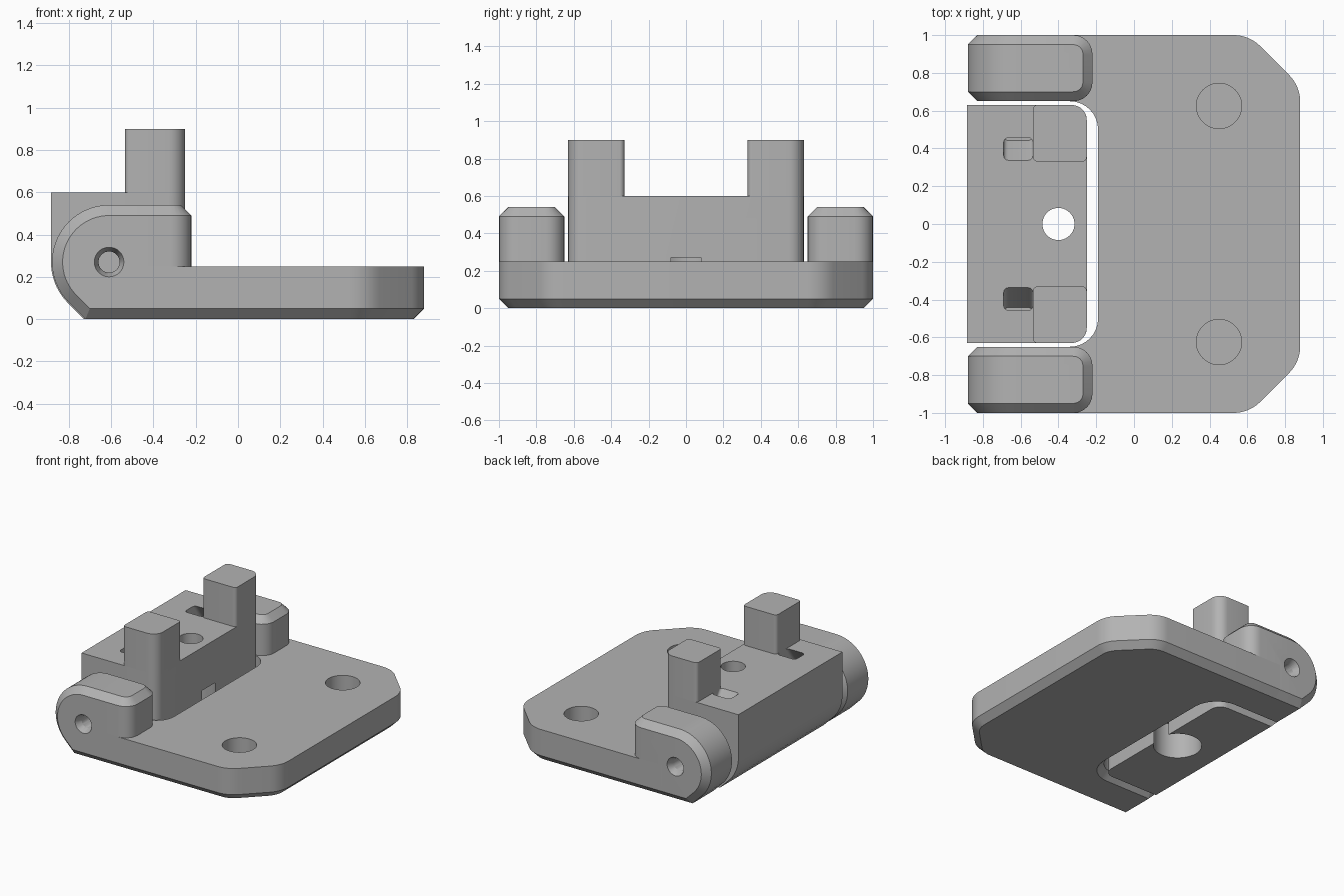
import bpy, bmesh, math
from mathutils import Vector, Matrix

if "Cube" in bpy.data.objects:
    bpy.data.objects.remove(bpy.data.objects["Cube"])

GREY = (0.45, 0.45, 0.45, 1)
mat = bpy.data.materials.new("plain grey")
mat.use_nodes = True
mat.diffuse_color = GREY
mat.node_tree.nodes["Principled BSDF"].inputs["Base Color"].default_value = GREY

PIN_X, PIN_Z = -0.61, 0.27   # hinge axis
TOP = 0.25                   # plate top


def rounded(corners, steps=8):
    """Outline from (x, y, radius) corners, each filleted with an arc."""
    out = []
    for i, (x, y, r) in enumerate(corners):
        p = Vector((x, y))
        if r == 0:
            out.append(p)
            continue
        a = (Vector(corners[i - 1][:2]) - p).normalized()
        b = (Vector(corners[(i + 1) % len(corners)][:2]) - p).normalized()
        half = a.angle(b) / 2
        centre = p + (a + b).normalized() * r / math.sin(half)
        start = p + a * r / math.tan(half) - centre
        end = p + b * r / math.tan(half) - centre
        turn = math.atan2(start.x * end.y - start.y * end.x, start.dot(end))
        for k in range(steps + 1):
            out.append(centre + Matrix.Rotation(turn * k / steps, 2) @ start)
    return out


def prism(outline, lo, hi, axis="Z"):
    """Extrude an outline: XY along Z, or XZ along Y."""
    bm = bmesh.new()
    place = (lambda p, h: (p.x, p.y, h)) if axis == "Z" else (lambda p, h: (p.x, h, p.y))
    face = bm.faces.new([bm.verts.new(place(p, lo)) for p in outline])
    ext = bmesh.ops.extrude_face_region(bm, geom=[face])["geom"]
    move = (0, 0, hi - lo) if axis == "Z" else (0, hi - lo, 0)
    bmesh.ops.translate(bm, vec=move, verts=[v for v in ext if isinstance(v, bmesh.types.BMVert)])
    bmesh.ops.recalc_face_normals(bm, faces=bm.faces)
    bm.normal_update()
    return bm


def bevel(bm, edges, offset, segments=1):
    bmesh.ops.bevel(bm, geom=edges, offset=offset, segments=segments, profile=0.5,
                    affect="EDGES", clamp_overlap=False)
    bm.normal_update()


def end_edges(bm, x):
    """Upright edges on the plane at x."""
    return [e for e in bm.edges if all(abs(v.co.x - x) < 1e-4 for v in e.verts)
            and abs(e.verts[0].co.y - e.verts[1].co.y) < 1e-4]


def make(name, bm):
    mesh = bpy.data.meshes.new(name)
    bm.to_mesh(mesh)
    bm.free()
    mesh.materials.append(mat)
    ob = bpy.data.objects.new(name, mesh)
    bpy.context.collection.objects.link(ob)
    return ob


def cone(r1, r2, depth, centre, angle=0):
    bm = bmesh.new()
    matrix = Matrix.Translation(centre) @ Matrix.Rotation(angle, 4, "X")
    bmesh.ops.create_cone(bm, cap_ends=True, segments=40, radius1=r1, radius2=r2,
                          depth=depth, matrix=matrix)
    return bm


def finish(ob, cutters=()):
    """Cut the given shapes away, then shade."""
    bpy.ops.object.select_all(action="DESELECT")
    ob.select_set(True)
    bpy.context.view_layer.objects.active = ob
    for bm in cutters:
        cutter = make("cutter", bm)
        cutter.hide_render = True
        mod = ob.modifiers.new("cut", "BOOLEAN")
        mod.operation, mod.solver, mod.object = "DIFFERENCE", "EXACT", cutter
        bpy.ops.object.modifier_apply(modifier=mod.name)
        bpy.data.objects.remove(cutter)
    bpy.ops.object.shade_smooth_by_angle(angle=math.radians(28))


def hinge_profile(radius, right, top, square):
    """Side outline wrapped around the hinge axis, with a sloping foot."""
    pts = [Vector((right, 0)), Vector((right, top))]
    if square:
        pts.append(Vector((PIN_X - radius, top)))
    first = 180 if square else 90
    steps = (225 - first) // 5
    for k in range(steps + 1):
        a = math.radians(first + 5 * k)
        pts.append(Vector((PIN_X + radius * math.cos(a), PIN_Z + radius * math.sin(a))))
    pts.append(Vector((pts[-1].x + pts[-1].y, 0)))
    return pts


# Base plate: U-shaped outline, chamfered underneath, two blind round pockets
arm = -0.5
bm = prism(rounded([
    (arm, -1, 0), (0.61, -1, 0.2), (0.88, -0.73, 0.2), (0.88, 0.73, 0.2), (0.61, 1, 0.2),
    (arm, 1, 0), (arm, 0.65, 0), (-0.19, 0.65, 0.15), (-0.19, -0.65, 0.15), (arm, -0.65, 0)]),
    0, TOP)
bevel(bm, [e for e in bm.edges if all(v.co.z < 1e-4 for v in e.verts)
           and not all(abs(v.co.x - arm) < 1e-4 for v in e.verts)], 0.05)
plate = make("base_plate", bm)
finish(plate, [cone(0.12, 0.12, 0.4, (0.45, s * 0.625, TOP)) for s in (-1, 1)])

# Hinge ears with chamfered rims and countersunk pin holes
for side, s in (("front", -1), ("back", 1)):
    lo, hi = sorted((s * 0.65, s * 1.0))
    bm = prism(hinge_profile(0.27, -0.22, 0.54, False), lo, hi, "Y")
    bevel(bm, end_edges(bm, -0.22), 0.1, 6)
    bevel(bm, [e for e in bm.edges if e.calc_face_angle(0) > math.radians(50)], 0.05)
    ear = make(side + "_hinge_ear", bm)
    finish(ear, [cone(0.05, 0.074, 0.06, (PIN_X, s * 0.98, PIN_Z), -s * math.pi / 2),
                 cone(0.05, 0.05, 0.2, (PIN_X, s * 0.9, PIN_Z), math.pi / 2)])

# Swinging block: screw hole, screw head recess and two slanted pockets
bm = prism(hinge_profile(0.275, -0.25, 0.6, True), -0.63, 0.63, "Y")
bevel(bm, end_edges(bm, -0.25), 0.08, 6)
cuts = [cone(0.085, 0.085, 2, (-0.4, 0, 0)), cone(0.17, 0.17, 0.54, (-0.4, 0, 0))]
for s in (-1, 1):
    lo, hi = sorted((s * 0.33, s * 0.45))
    pocket = prism(rounded([(-0.69, lo, 0.025), (-0.535, lo, 0.025),
                            (-0.535, hi, 0.025), (-0.69, hi, 0.025)], 4), 0.45, 0.61)
    for v in pocket.verts:
        v.co.y += s * (0.61 - v.co.z) * 0.7
    cuts.append(pocket)
block = make("hinge_block", bm)
finish(block, cuts)

# Upright posts on the block
for side, s in (("front", -1), ("back", 1)):
    bm = prism(rounded([(-0.535, s * 0.33, 0.025), (-0.25, s * 0.33, 0.025),
                        (-0.25, s * 0.63, 0.08), (-0.535, s * 0.63, 0.025)]), 0.58, 0.9)
    finish(make(side + "_post", bm))
